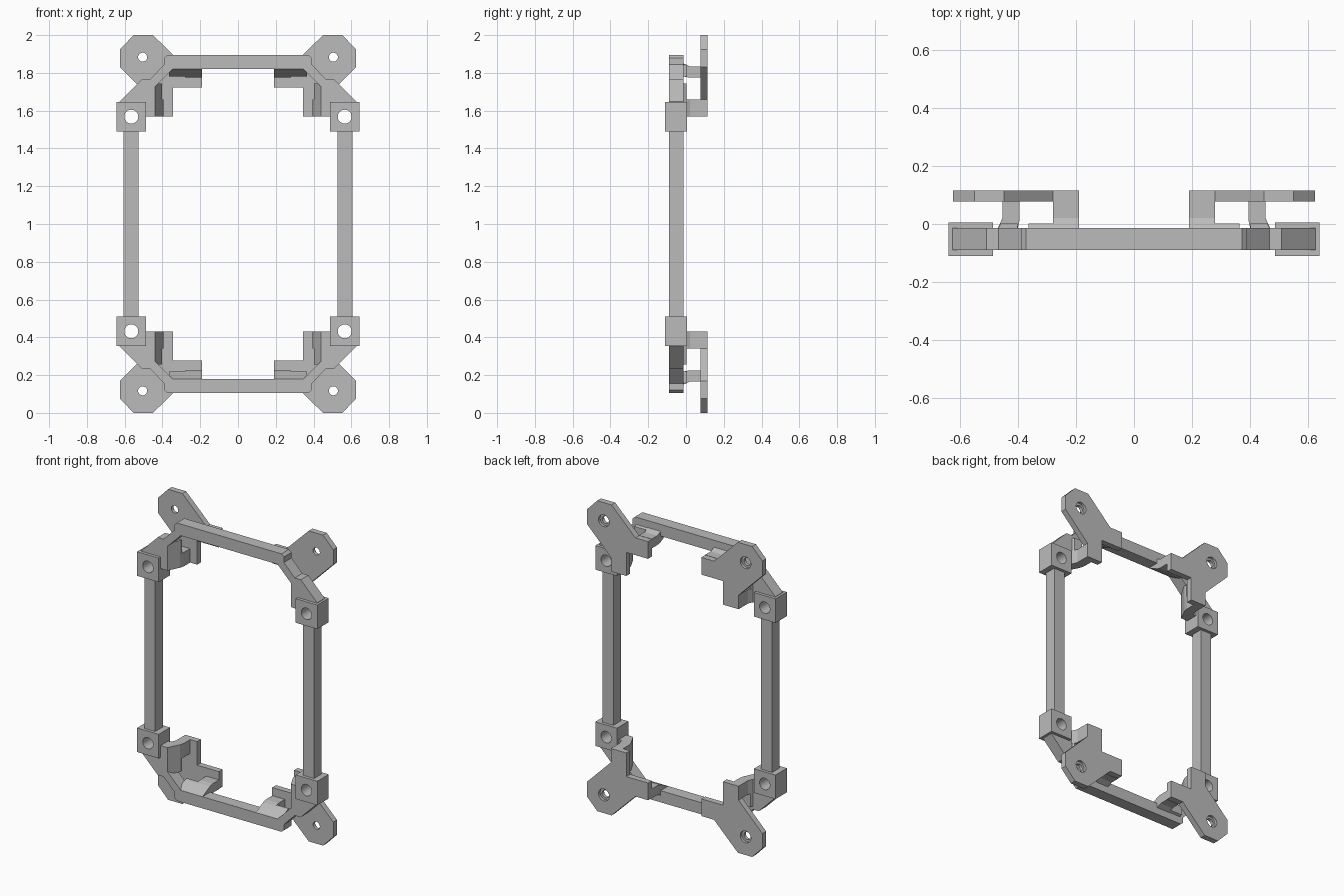
import bpy
import bmesh
from mathutils import Vector

cube = bpy.data.objects.get("Cube")
if cube:
    bpy.data.objects.remove(cube)

grey = bpy.data.materials.new("plain_grey")
grey.use_nodes = True
grey.diffuse_color = (0.5, 0.5, 0.5, 1)
grey.node_tree.nodes["Principled BSDF"].inputs["Base Color"].default_value = (0.5, 0.5, 0.5, 1)

MID = Vector((0, 0, 1))      # centre of the frame, origin of every mirrored part
FRONT, BACK = -0.09, -0.013  # depth of the frame bars
PLATE, REAR = 0.077, 0.115   # depth of the mounting plates


def prism(name, points, lo, hi, along="y", swap=False, mirror=(True, False, True)):
    """Extrude a profile along an axis; swap reflects it across the corner diagonal."""
    bm = bmesh.new()
    verts = []
    for a, b in points:
        co = Vector((a, lo, b)) if along == "y" else Vector((a, b, lo))
        verts.append(bm.verts.new(co))
    face = bm.faces.new(verts)
    step = Vector((0, hi - lo, 0)) if along == "y" else Vector((0, 0, hi - lo))
    extruded = bmesh.ops.extrude_face_region(bm, geom=[face])["geom"]
    bmesh.ops.translate(bm, vec=step, verts=[v for v in extruded if isinstance(v, bmesh.types.BMVert)])
    for v in bm.verts:
        if swap:
            v.co = Vector((v.co.z - 1.38, v.co.y, v.co.x + 1.38))
        v.co -= MID
    bmesh.ops.recalc_face_normals(bm, faces=bm.faces)
    mesh = bpy.data.meshes.new(name)
    bm.to_mesh(mesh)
    bm.free()
    mesh.materials.append(grey)
    obj = bpy.data.objects.new(name, mesh)
    obj.location = MID
    bpy.context.collection.objects.link(obj)
    if any(mirror):
        obj.modifiers.new("Mirror", "MIRROR").use_axis = mirror
    return obj


def box(name, x0, x1, z0, z1, y0, y1, mirror=(True, False, True)):
    return prism(name, [(x0, z0), (x1, z0), (x1, z1), (x0, z1)], y0, y1, mirror=mirror)


def drill(obj, x, z, radius, y0, y1):
    """Cut a round hole along y, before the mirror."""
    bpy.ops.mesh.primitive_cylinder_add(vertices=32, radius=radius, depth=y1 - y0,
                                        location=(x, (y0 + y1) / 2, z), rotation=(1.5707963, 0, 0))
    cutter = bpy.context.object
    cutter.hide_render = True
    cutter.data.materials.append(grey)
    mod = obj.modifiers.new("Hole", "BOOLEAN")
    mod.operation = "DIFFERENCE"
    mod.object = cutter
    bpy.context.view_layer.objects.active = obj
    bpy.ops.object.modifier_move_to_index(modifier=mod.name, index=0)
    bpy.ops.object.modifier_apply(modifier=mod.name)
    bpy.data.objects.remove(cutter)


# Straight bars of the frame
box("side_bar", 0.527, 0.605, 0.5, 1.5, FRONT, BACK, (True, False, False))
top = [(0.345, 1.82), (0.39, 1.82), (0.39, 1.88), (0.373, 1.895)]
top += [(-x, z) for x, z in reversed(top)]
prism("cross_bar", top, FRONT, BACK, mirror=(False, False, True))

# Diagonal corner bars with the stepped outer edge
prism("corner_bar", [(0.345, 1.82), (0.39, 1.844), (0.468, 1.765), (0.51, 1.765),
                     (0.627, 1.648), (0.627, 1.62), (0.49, 1.62), (0.49, 1.675)], FRONT, BACK)

# Corner blocks with a through hole
block = box("corner_block", 0.488, 0.642, 1.49, 1.645, -0.11, 0.006)
drill(block, 0.565, 1.568, 0.037, -0.2, 0.2)

# Two sloped gussets and two short arms join each plate to the frame
gusset = [(0.44, FRONT), (0.402, -0.015), (0.402, 0.002), (0.461, 0.002),
          (0.468, BACK), (0.495, BACK), (0.495, FRONT)]
arm = [(0.402, -0.015), (0.395, 0.015), (0.395, PLATE), (0.455, PLATE),
       (0.455, 0.02), (0.47, BACK)]
for label, swap in (("side", False), ("cross", True)):
    prism(label + "_gusset", gusset, 1.57, 1.745, "z", swap)
    prism(label + "_arm", arm, 1.57, 1.66, "z", swap)

# Rear mounting plates: eight-sided pad, neck and L-shaped foot
plate = prism("mounting_plate", [(0.625, 1.925), (0.552, 2.0), (0.45, 2.0), (0.28, 1.833),
                                 (0.19, 1.833), (0.19, 1.722), (0.345, 1.722), (0.345, 1.57),
                                 (0.455, 1.57), (0.455, 1.66), (0.625, 1.83)], PLATE, REAR)
drill(plate, 0.505, 1.883, 0.024, 0, 0.2)
drill(plate, 0.505, 1.883, 0.038, 0.098, 0.2)
